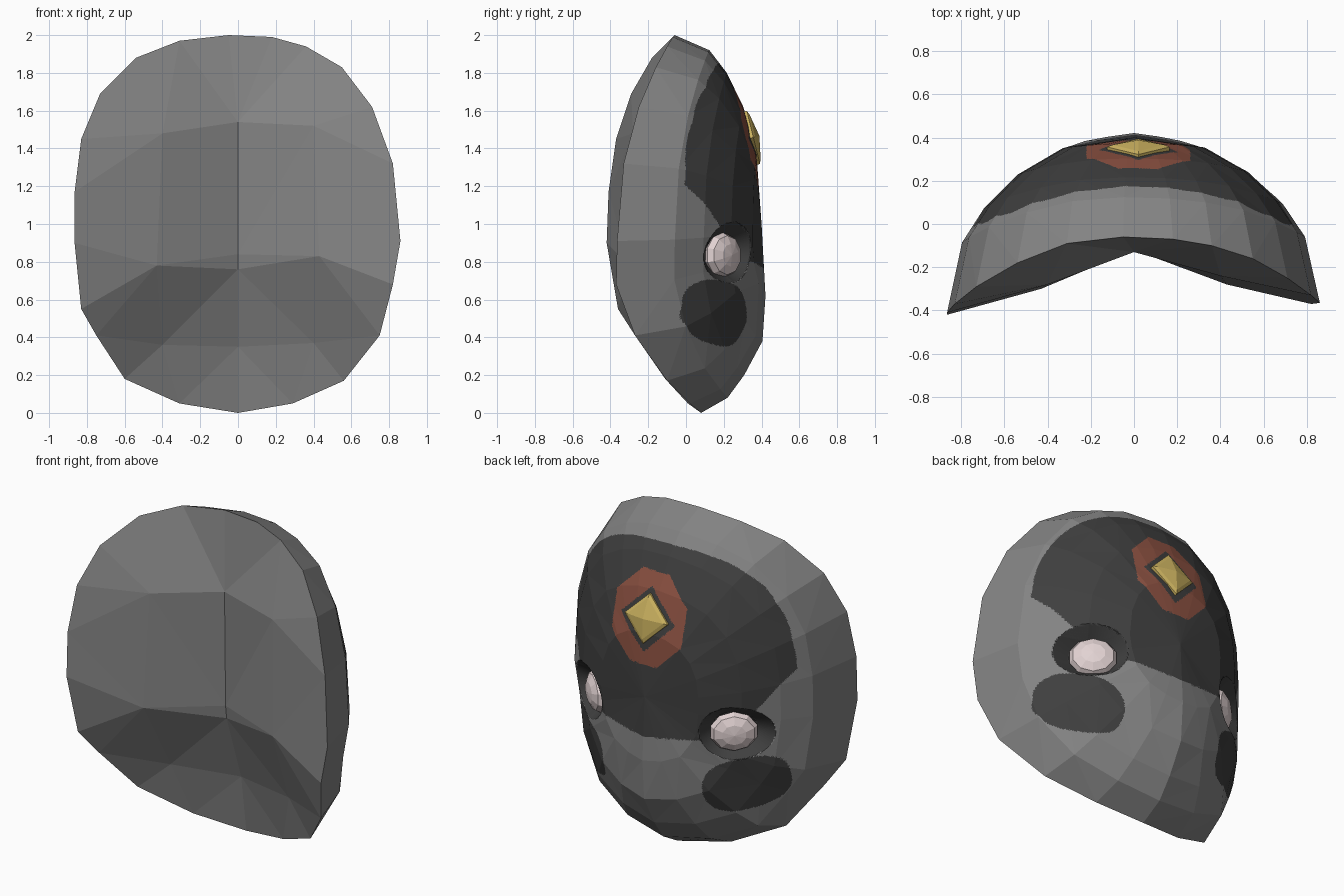
import bpy, bmesh, math
from mathutils import Vector, Matrix
from mathutils.geometry import delaunay_2d_cdt

default_cube = bpy.data.objects.get("Cube")
if default_cube:
    bpy.data.objects.remove(default_cube, do_unlink=True)


def make_material(name, color):
    material = bpy.data.materials.new(name)
    material.use_nodes = True
    material.diffuse_color = (*color, 1)
    shader = material.node_tree.nodes["Principled BSDF"]
    shader.inputs["Base Color"].default_value = (*color, 1)
    shader.inputs["Roughness"].default_value = 0.8
    return material


light_grey = make_material("light grey", (.23, .23, .23))
dark_grey = make_material("dark grey", (.05, .05, .05))
brick_red = make_material("brick red", (.27, .085, .055))
gold = make_material("gold", (.62, .46, .12))
pale_pink = make_material("pale pink", (.76, .65, .65))


def make_object(name, bm, materials):
    bmesh.ops.recalc_face_normals(bm, faces=bm.faces)
    mesh = bpy.data.meshes.new(name)
    bm.to_mesh(mesh)
    bm.free()
    for material in materials:
        mesh.materials.append(material)
    obj = bpy.data.objects.new(name, mesh)
    bpy.context.scene.collection.objects.link(obj)
    return obj


# Rim of the mask, running around from the chin
rim = [Vector(p) for p in (
    (0, .08, 0), (.29, .02, .05), (.56, -.1, .17), (.75, -.27, .41),
    (.82, -.37, .68), (.86, -.365, .91), (.82, -.33, 1.32), (.71, -.25, 1.62),
    (.55, -.16, 1.83), (.36, -.1, 1.94), (.18, -.07, 1.99), (-.05, -.06, 2),
    (-.31, -.09, 1.97), (-.54, -.18, 1.88), (-.73, -.29, 1.69),
    (-.83, -.37, 1.45), (-.865, -.41, 1.17), (-.865, -.42, .9),
    (-.83, -.36, .55), (-.75, -.27, .41), (-.6, -.11, .18), (-.31, .01, .05))]
center = Vector((0, .4, 1))


def ellipse(x, z, cx, cz, rx, rz, power=2):
    """Below one inside a rounded region mirrored on both sides."""
    return (abs((abs(x) - cx) / rx) ** power + abs((z - cz) / rz) ** power) ** (1 / power)


def socket(x, z):
    return ellipse(x, z, .5, .85, .17, .16)


def cheek(x, z):
    """Cheek patch, its outer end tilted upward."""
    return ellipse(x, z - .25 * (abs(x) - .53), .525, .53, .19, .165, 2.6)


def face_paint(x, z):
    dx, dz = abs(x - .02), abs(z - 1.45)
    if dx + dz < .185:
        return 1
    if dx + dz < .35 and dx < .24 and dz < .26:
        return 2
    if socket(x, z) < 1 or cheek(x, z) < 1:
        return 1
    # The hood dips over the nose and sweeps up past the eyes
    brow_line = .76 + .13 * abs(x) if abs(x) < .5 else 1 + 1.5 * (abs(x) - .6)
    inside_hood = ellipse(x, z, 0, 1, .86, .98, 2.5 if x > 0 else 2.9) < .87
    return 1 if inside_hood and z > brow_line else 0


# Outer face: faceted rings rising from the rim to the middle
bm = bmesh.new()
rings = [[bm.verts.new(p) for p in rim]]
for scale, rise in ((.92, .4), (.8, .6), (.62, .79), (.38, .94)):
    ring = []
    for p in rim:
        q = center.lerp(p, scale)
        q.y = p.y + (center.y - p.y) * rise
        # Muzzle ridge
        q.y += .08 * max(0, 1 - abs(q.z - .42) / .4) * max(0, 1 - abs(q.x) / .5)
        ring.append(bm.verts.new(q))
    rings.append(ring)
middle = bm.verts.new(center)
count = len(rim)
for i in range(count):
    j = (i + 1) % count
    for a, b in zip(rings, rings[1:]):
        bm.faces.new((a[i], a[j], b[j], b[i]))
    bm.faces.new((rings[-1][i], rings[-1][j], middle))
bmesh.ops.triangulate(bm, faces=bm.faces[:])
bmesh.ops.subdivide_edges(bm, edges=bm.edges[:], cuts=23, use_grid_fill=True)
for face in bm.faces:
    c = face.calc_center_median()
    face.material_index = face_paint(c.x, c.z)

# Eye sockets pressed into the face
for v in bm.verts:
    depth = .085 * min(1, max(0, 2.5 * (1 - socket(v.co.x, v.co.z))))
    v.co += Vector((-math.copysign(.62, v.co.x), -.78, 0)) * depth
face_shell = make_object("face_shell", bm, (light_grey, dark_grey, brick_red))

# Inner side: a folded sheet spanning the rim
folds = [Vector(p) for p in (
    (0, -.13, 1.54), (-.4, -.28, 1.48), (.4, -.24, 1.52),
    (0, -.12, .84), (0, -.11, .76), (-.43, -.3, .78), (.43, -.28, .83),
    (0, .03, .35), (-.4, -.08, .36), (.4, -.08, .37))]
points = rim + folds
edges = [(i, (i + 1) % count) for i in range(count)]
result = delaunay_2d_cdt([p.xz for p in points], edges, [], 1, 1e-5)
bm = bmesh.new()
verts = [bm.verts.new(points[source[0]]) for source in result[3]]
for triangle in result[2]:
    bm.faces.new([verts[i] for i in triangle])
inner = make_object("inner_side", bm, (light_grey,))
if sum(p.normal.y * p.area for p in inner.data.polygons) > 0:
    inner.data.flip_normals()

# Faceted oval eyes
for side, name in ((1, "left_eye"), (-1, "right_eye")):
    bm = bmesh.new()
    bmesh.ops.create_uvsphere(bm, u_segments=10, v_segments=6, radius=1)
    turn = Vector((side * .62, .78, 0)).to_track_quat('Z', 'Y').to_matrix().to_4x4()
    place = Matrix.Translation((side * .46, .195, .835))
    bm.transform(place @ turn @ Matrix.Diagonal((.137, .12, .062, 1)))
    make_object(name, bm, (pale_pink,))

# Diamond gem on the forehead: straight girdle, bevelled ledge, low point
bm = bmesh.new()
levels = []
for radius, height in ((.145, -.04), (.145, .015), (.12, .025)):
    levels.append([bm.verts.new((radius * math.cos(a), radius * math.sin(a), height))
                   for a in (k * math.pi / 2 for k in range(4))])
tip = bm.verts.new((0, 0, .048))
for i in range(4):
    j = (i + 1) % 4
    for a, b in zip(levels, levels[1:]):
        bm.faces.new((a[i], a[j], b[j], b[i]))
    bm.faces.new((levels[-1][i], levels[-1][j], tip))
bm.faces.new(levels[0][::-1])
turn = Vector((0, .97, .24)).to_track_quat('Z', 'Y').to_matrix().to_4x4()
bm.transform(Matrix.Translation((.02, .342, 1.455)) @ turn)
make_object("forehead_gem", bm, (gold,))

# The open shell must face outward
if sum(p.normal.y * p.area for p in face_shell.data.polygons) < 0:
    face_shell.data.flip_normals()
